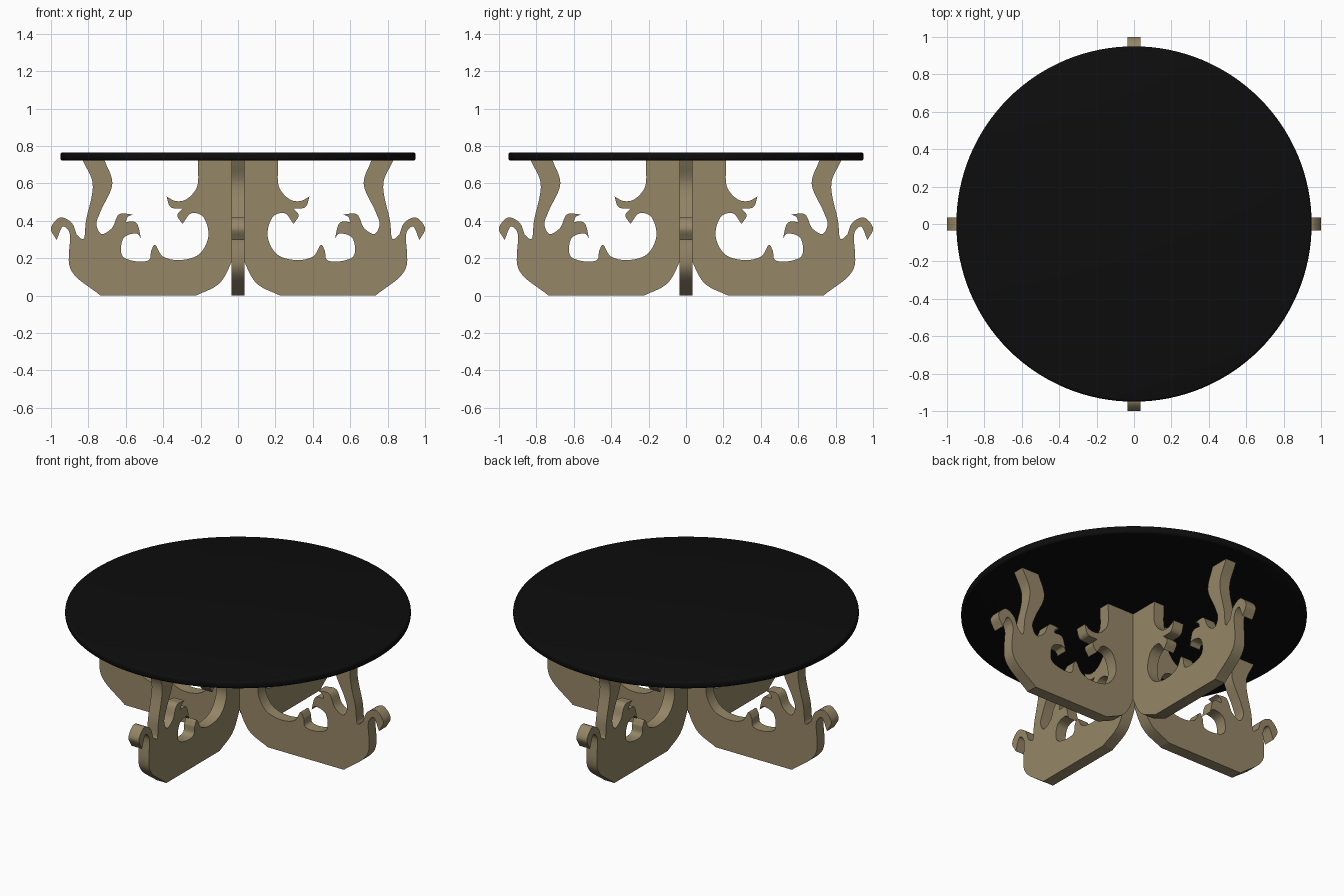
import bpy, bmesh, math
from mathutils import Vector

if "Cube" in bpy.data.objects:
    bpy.data.objects.remove(bpy.data.objects["Cube"])

THICK = 0.07      # leg board thickness
TOP_Z = 0.722     # underside of the table top

def material(name, rgb):
    m = bpy.data.materials.new(name)
    m.diffuse_color = (*rgb, 1)
    m.use_nodes = True
    m.node_tree.nodes["Principled BSDF"].inputs["Base Color"].default_value = m.diffuse_color
    return m

tan = material("tan_wood", (0.30, 0.24, 0.135))
black = material("black_top", (0.004, 0.004, 0.004))

def spline(pts, n=8):
    """Centripetal Catmull-Rom through the points, without the last one."""
    p = [Vector(q) for q in pts]
    if len(p) == 2:
        return [p[0]]
    p = [2 * p[0] - p[1]] + p + [2 * p[-1] - p[-2]]
    out = []
    for a, b, c, d in zip(p, p[1:], p[2:], p[3:]):
        t1 = (b - a).length ** 0.5
        t2 = t1 + (c - b).length ** 0.5
        t3 = t2 + (d - c).length ** 0.5
        for i in range(n):
            t = t1 + (t2 - t1) * i / n
            ab = a.lerp(b, t / t1)
            bc = b.lerp(c, (t - t1) / (t2 - t1))
            cd = c.lerp(d, (t - t2) / (t3 - t2))
            out.append(ab.lerp(bc, t / t2).lerp(bc.lerp(cd, (t - t1) / (t3 - t1)), (t - t1) / (t2 - t1)))
    return out

# Leg outline (distance from centre, height): each smooth stroke continues
# from the end of the one before, with a sharp corner between them
start = (0, .3)
strokes = [
    [(.035, .18), (.1, .065), (.225, 0)],                               # rounded heel
    [(.735, 0)],                                                        # foot
    [(.895, .14), (.902, .34), (.935, .37), (.97, .297)],               # outer side
    [(1, .36), (.95, .418), (.89, .39), (.862, .325)],                  # outer curl
    [(.828, .302), (.813, .4), (.777, .6), (.83, TOP_Z)],               # upright
    [(.713, TOP_Z)],
    [(.672, .6), (.735, .45), (.757, .38), (.73, .33), (.675, .36), (.635, .435), (.562, .434)],
    [(.59, .42), (.6, .395)],                                           # leaf
    [(.545, .39), (.518, .307)],
    [(.54, .331), (.61, .31), (.62, .215), (.55, .184), (.475, .192), (.465, .24)],
    [(.445, .272), (.405, .212), (.32, .19), (.21, .22), (.158, .32), (.19, .425), (.25, .44), (.297, .383)],
    [(.324, .43), (.295, .466)],                                        # upper hook
    [(.36, .473), (.382, .53)],
    [(.335, .506), (.28, .513), (.22, .58), (.215, TOP_Z)],             # column
    [(0, TOP_Z)],
    [start],
]
outline = []
for s in strokes:
    outline += spline([start] + s)
    start = s[-1]

def finish(name, bm, mat):
    me = bpy.data.meshes.new(name)
    bm.to_mesh(me)
    bm.free()
    me.materials.append(mat)
    ob = bpy.data.objects.new(name, me)
    bpy.context.collection.objects.link(ob)
    bpy.ops.object.select_all(action='DESELECT')
    ob.select_set(True)
    bpy.context.view_layer.objects.active = ob
    bpy.ops.object.shade_smooth_by_angle(angle=math.radians(35))
    return ob

def leg(name, angle):
    bm = bmesh.new()
    face = bm.faces.new([bm.verts.new((p.x, THICK / 2, max(p.y, 0))) for p in outline])
    ext = bmesh.ops.extrude_face_region(bm, geom=[face])
    verts = [v for v in ext["geom"] if isinstance(v, bmesh.types.BMVert)]
    bmesh.ops.translate(bm, verts=verts, vec=(0, -THICK, 0))
    bmesh.ops.recalc_face_normals(bm, faces=bm.faces)
    finish(name, bm, tan).rotation_euler.z = angle

# Four scrolled legs meeting at the centre
for i, side in enumerate(["right", "back", "left", "front"]):
    leg(side + "_leg", i * math.pi / 2)

# Round top with softened rim
bm = bmesh.new()
bmesh.ops.create_cone(bm, cap_ends=True, segments=128, radius1=0.95, radius2=0.95, depth=0.044)
rim = [e for e in bm.edges if abs(e.verts[0].co.z - e.verts[1].co.z) < 1e-5]
bmesh.ops.bevel(bm, geom=rim, offset=0.014, segments=3, profile=0.5, affect='EDGES')
bmesh.ops.translate(bm, verts=bm.verts, vec=(0, 0, TOP_Z + 0.022))
finish("table_top", bm, black)
